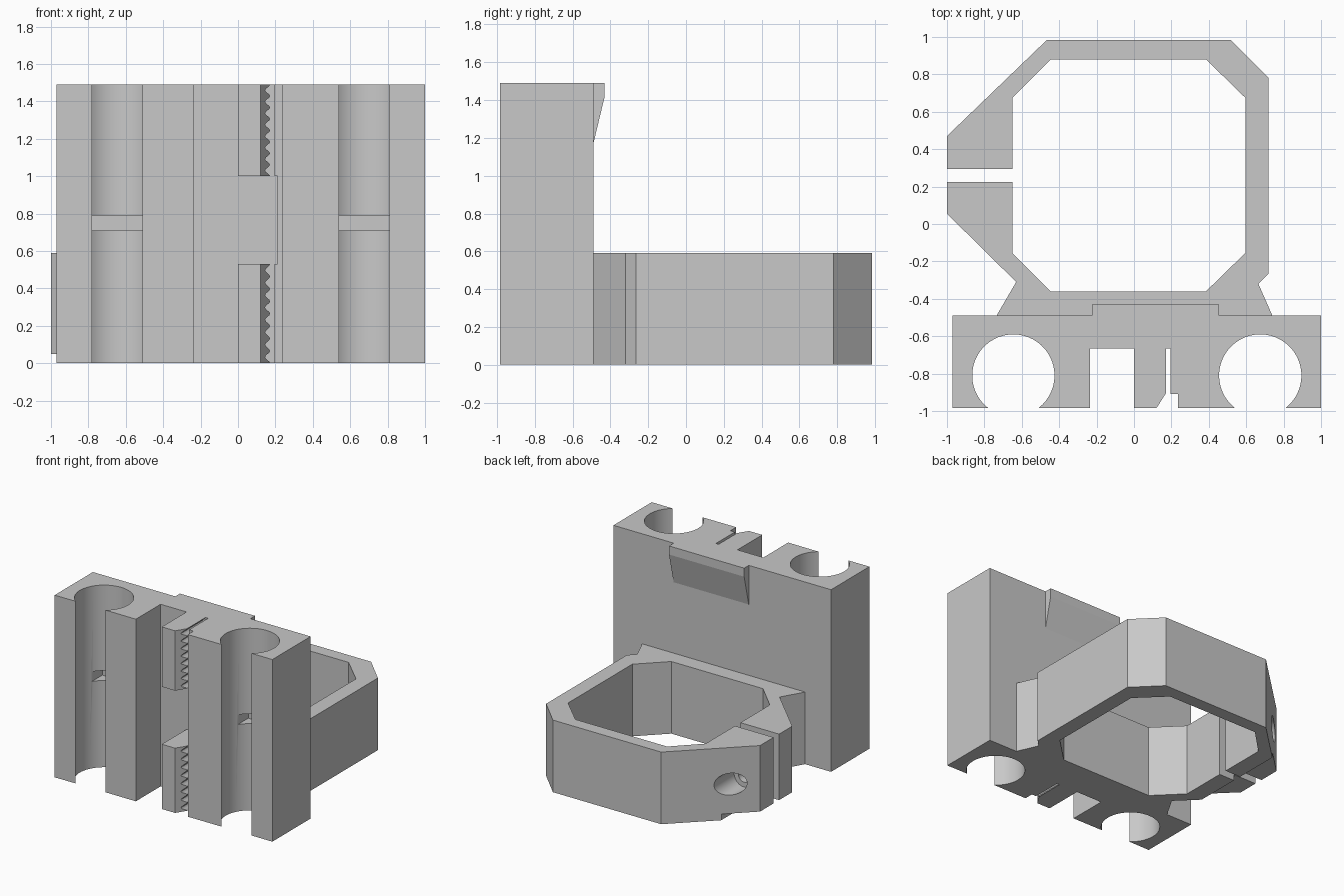
import bpy, bmesh, math
from mathutils import Vector

cube = bpy.data.objects.get("Cube")
if cube:
    bpy.data.objects.remove(cube, do_unlink=True)

grey = bpy.data.materials.new("plain grey")
grey.use_nodes = True
COLOUR = (0.58, 0.58, 0.58, 1)
grey.diffuse_color = COLOUR
grey.node_tree.nodes["Principled BSDF"].inputs["Base Color"].default_value = COLOUR


def prism(name, points, low, high, axis="Z"):
    """Extrude a flat outline along an axis: Z takes (x,y), Y takes (x,z), X takes (y,z)."""
    place = {"Z": lambda a, b, t: (a, b, t),
             "Y": lambda a, b, t: (a, t, b),
             "X": lambda a, b, t: (t, a, b)}[axis]
    bm = bmesh.new()
    face = bm.faces.new([bm.verts.new(place(a, b, low)) for a, b in points])
    ext = bmesh.ops.extrude_face_region(bm, geom=[face])
    shift = Vector(place(0, 0, high - low))
    bmesh.ops.translate(bm, vec=shift,
                        verts=[v for v in ext["geom"] if isinstance(v, bmesh.types.BMVert)])
    bmesh.ops.recalc_face_normals(bm, faces=bm.faces)
    mesh = bpy.data.meshes.new(name)
    bm.to_mesh(mesh)
    bm.free()
    mesh.materials.append(grey)
    obj = bpy.data.objects.new(name, mesh)
    bpy.context.collection.objects.link(obj)
    return obj


def box(name, x, y, z):
    return prism(name, [(x[0], y[0]), (x[1], y[0]), (x[1], y[1]), (x[0], y[1])], *z)


def arc(cx, cy, r, start, end, n):
    angles = [math.radians(start + (end - start) * i / n) for i in range(n + 1)]
    return [(cx + r * math.cos(a), cy + r * math.sin(a)) for a in angles]


def activate(obj):
    bpy.ops.object.select_all(action="DESELECT")
    obj.select_set(True)
    bpy.context.view_layer.objects.active = obj


def cut(obj, cutter):
    cutter.hide_render = True
    mod = obj.modifiers.new("cut", "BOOLEAN")
    mod.operation, mod.solver, mod.object = "DIFFERENCE", "EXACT", cutter
    activate(obj)
    bpy.ops.object.modifier_apply(modifier=mod.name)
    bpy.data.objects.remove(cutter, do_unlink=True)


def smooth(obj):
    activate(obj)
    bpy.ops.object.shade_smooth_by_angle(angle=math.radians(30))


FRONT, BACK, FLOOR, TOP = -0.985, -0.49, -0.665, 1.49
BORE_Y, BORE_R = -0.81, 0.22
BORES = (-0.645, 0.675)

# Carriage plate with two open rod bores and the belt channel
bore_right_side, bore_left_side = [arc(x, BORE_Y, BORE_R, 232.2, -52.2, 40) for x in BORES]
outline = [(1, BACK), (-0.97, BACK), (-0.97, FRONT)] + bore_right_side
outline += [(-0.235, FRONT), (-0.235, FLOOR), (0.195, FLOOR), (0.195, -0.91),
            (0.235, -0.91), (0.235, FRONT)] + bore_left_side + [(1, FRONT)]
carriage = prism("carriage_plate", outline, 0, TOP)

# Tie slots behind the bores, and the relief between the belt grips
for x in BORES:
    cut(carriage, box("slot_cutter", (x - 0.19, x + 0.19), (-0.8, -0.56), (0.71, 0.79)))
cut(carriage, box("relief_cutter", (0.1, 0.21), (-1.1, FLOOR), (0.53, 1.0)))
smooth(carriage)


# Toothed belt grips with a chamfered lead-in
def belt_grip(name, low, high, teeth=8):
    steps = teeth * 8
    edge = []
    for i in range(steps + 1):
        wave = math.cos(2 * math.pi * teeth * i / steps)
        edge.append((0.158 + 0.013 * wave, low + (high - low) * i / steps))
    grip = prism(name, [(0, high), (0, low)] + edge, FRONT, FLOOR, "Y")
    cut(grip, prism("lead_cutter", [(0.12, FRONT), (0.18, -0.89), (0.3, -0.89),
                                    (0.3, -1.1), (0.12, -1.1)], low - 0.1, high + 0.1))
    smooth(grip)


belt_grip("lower_belt_grip", 0, 0.53)
belt_grip("upper_belt_grip", 1.0, TOP)

# Wedge lip on the back at the top
prism("back_lip", [(BACK, 1.17), (-0.43, 1.42), (-0.43, TOP), (BACK, TOP)],
      -0.225, 0.455, "X")

# Split clamp ring with two lugs
outer_start = [(-0.735, BACK), (-0.63, -0.31), (-1, 0.055), (-1, 0.225), (-0.65, 0.225)]
inner = [(-0.65, -0.155), (-0.445, -0.36), (0.385, -0.36), (0.595, -0.155),
         (0.595, 0.675), (0.385, 0.88), (-0.445, 0.88), (-0.65, 0.675)]
outer_end = [(-0.65, 0.295), (-1, 0.295), (-1, 0.47), (-0.465, 0.985), (0.515, 0.985),
             (0.72, 0.78), (0.72, -0.265), (0.665, -0.32), (0.74, BACK)]
clamp = prism("clamp_ring", outer_start + inner + outer_end, 0, 0.59)
cut(clamp, box("lug_cutter", (-1.1, -0.79), (-0.3, 0.8), (-0.1, 0.05)))

# Screw hole through both lugs, with wider recesses outside
for radius, low, high in ((0.05, -0.3, 0.9), (0.09, 0.45, 0.9), (0.09, -0.3, 0.07)):
    cut(clamp, prism("hole_cutter", arc(-0.84, 0.29, radius, 0, 345, 23), low, high, "Y"))
smooth(clamp)
